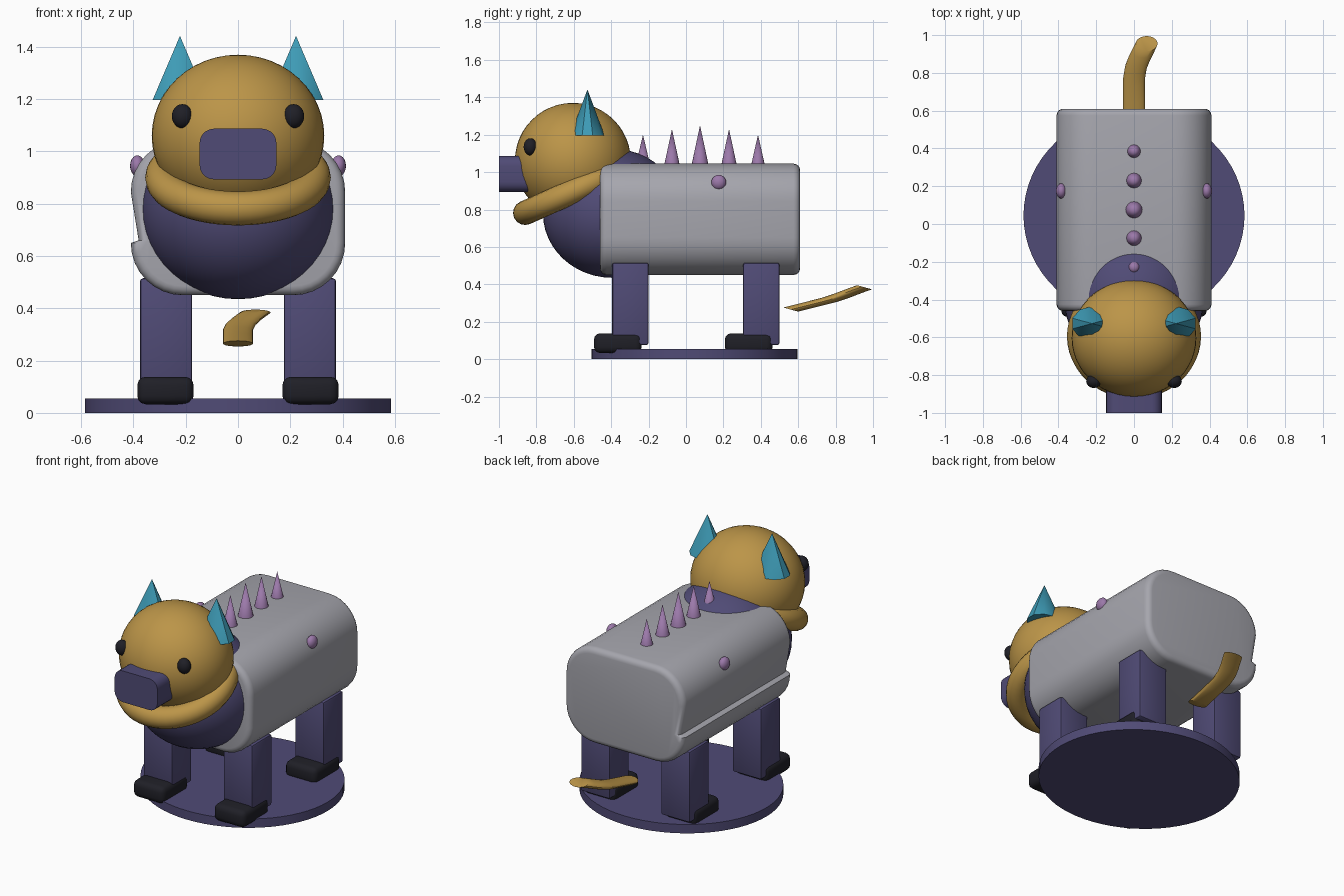
import bpy, bmesh, math
from mathutils import Matrix, Vector

if "Cube" in bpy.data.objects:
    bpy.data.objects.remove(bpy.data.objects["Cube"])


def material(name, rgb):
    m = bpy.data.materials.new(name)
    m.diffuse_color = (*rgb, 1)
    m.use_nodes = True
    m.node_tree.nodes["Principled BSDF"].inputs["Base Color"].default_value = m.diffuse_color
    return m


GOLD = material("gold", (0.50, 0.30, 0.065))
GREY = material("grey", (0.38, 0.38, 0.42))
INDIGO = material("indigo", (0.08, 0.07, 0.18))
BLACK = material("black", (0.014, 0.014, 0.02))
TEAL = material("teal", (0.048, 0.33, 0.47))
LILAC = material("lilac", (0.33, 0.19, 0.40))


def finish(name, bm, mat, angle=35):
    """Turn a bmesh into a named object, smooth below the given angle."""
    bmesh.ops.recalc_face_normals(bm, faces=bm.faces[:])
    mesh = bpy.data.meshes.new(name)
    bm.to_mesh(mesh)
    bm.free()
    mesh.materials.append(mat)
    ob = bpy.data.objects.new(name, mesh)
    bpy.context.collection.objects.link(ob)
    bpy.ops.object.select_all(action='DESELECT')
    ob.select_set(True)
    bpy.context.view_layer.objects.active = ob
    if angle:
        bpy.ops.object.shade_smooth_by_angle(angle=math.radians(angle))
    return ob


def ball(name, loc, radii, mat, seg=48):
    bm = bmesh.new()
    bmesh.ops.create_uvsphere(bm, u_segments=seg, v_segments=seg // 2, radius=1,
                              matrix=Matrix.LocRotScale(Vector(loc), None, Vector(radii)))
    return finish(name, bm, mat)


def cone(name, loc, r1, r2, height, mat, seg, sy=1.0, angle=35):
    """Cone or disc standing on loc."""
    bm = bmesh.new()
    x, y, z = loc
    bmesh.ops.create_cone(bm, cap_ends=True, segments=seg, radius1=r1, radius2=r2, depth=height,
                          matrix=Matrix.LocRotScale(Vector((x, y, z + height / 2)), None,
                                                    Vector((1, sy, 1))))
    return finish(name, bm, mat, angle)


def box(name, lo, hi, mat, bevel, seg):
    bm = bmesh.new()
    lo, hi = Vector(lo), Vector(hi)
    bmesh.ops.create_cube(bm, size=1,
                          matrix=Matrix.LocRotScale((lo + hi) / 2, None, hi - lo))
    bmesh.ops.bevel(bm, geom=bm.edges[:], offset=bevel, segments=seg,
                    profile=0.5, affect='EDGES')
    return finish(name, bm, mat)


def loft(name, rings, mat, angle=35):
    """Skin a list of equally long closed rings and cap both ends."""
    bm = bmesh.new()
    loops = [[bm.verts.new(p) for p in ring] for ring in rings]
    n = len(loops[0])
    for a, b in zip(loops, loops[1:]):
        for i in range(n):
            j = (i + 1) % n
            bm.faces.new((a[i], a[j], b[j], b[i]))
    bm.faces.new(loops[0])
    bm.faces.new(loops[-1])
    return finish(name, bm, mat, angle)


def rounded(hx, hz, r, steps):
    """Rounded rectangle outline, starting at the upper right corner."""
    pts = []
    for k, (sx, sz) in enumerate(((1, 1), (-1, 1), (-1, -1), (1, -1))):
        for i in range(steps + 1):
            a = math.pi / 2 * (k + i / steps)
            pts.append((sx * (hx - r) + r * math.cos(a), sz * (hz - r) + r * math.sin(a)))
    return pts


# Round base
cone("base_disc", (0, 0.045, 0), 0.585, 0.585, 0.055, INDIGO, 64, sy=0.94)

# Barrel body with softened ends and a crease along its left side
def body_ring(y, d):
    pts = rounded(0.41 - d, 0.2975 - d, 0.2 - d, 8)
    pts.insert(18, (-0.38 + d, -0.0875))
    return [(x, y, z + 0.7475) for x, z in pts]


R = 0.035
ends = [(R * (1 - math.sin(a)), R * (1 - math.cos(a)))
        for a in (math.pi / 2 * i / 4 for i in range(5))]
front = [body_ring(-0.46 + dy, d) for d, dy in
         ((e[1], e[0]) for e in reversed(ends))]
front.sort(key=lambda ring: ring[0][1])
back = [body_ring(0.61 - dy, d) for d, dy in ((e[1], e[0]) for e in ends)]
back.sort(key=lambda ring: ring[0][1])
loft("body", front + back, GREY)

# Chest, head and collar
ball("chest", (0, -0.395, 0.78), (0.37, 0.37, 0.345), INDIGO)
ball("head", (0, -0.605, 1.06), (0.33, 0.31, 0.31), GOLD)
tilt = Matrix.Translation((0, -0.595, 0.90)) @ Matrix.Rotation(math.radians(24), 4, 'X')
bm = bmesh.new()
U, V = 48, 16
grid = []
for i in range(U):
    a = math.tau * i / U
    ring = []
    for j in range(V):
        b = math.tau * j / V
        r = 0.29 + 0.065 * math.cos(b)
        ring.append(bm.verts.new(tilt @ Vector((r * math.cos(a), r * math.sin(a),
                                                0.065 * math.sin(b)))))
    grid.append(ring)
for i in range(U):
    for j in range(V):
        p, q = grid[i], grid[(i + 1) % U]
        bm.faces.new((p[j], q[j], q[(j + 1) % V], p[(j + 1) % V]))
finish("collar", bm, GOLD)

# Snout
loft("snout", [[(x, y, z + 0.99) for x, z in rounded(0.147, 0.097, 0.055, 5)]
               for y in (-1.0, -0.75)], INDIGO)

# Paired parts
for s, side in ((-1, "left"), (1, "right")):
    ball(side + "_eye", (s * 0.213, -0.832, 1.135), (0.04, 0.036, 0.046), BLACK, 24)
    cone(side + "_ear", (s * 0.222, -0.527, 1.197), 0.11, 0, 0.245, TEAL, 10, sy=0.83)
    ball(side + "_side_stud", (s * 0.385, 0.175, 0.945), (0.028, 0.04, 0.04), LILAC, 20)
    x0, x1 = sorted((s * 0.175, s * 0.375))
    f0, f1 = sorted((s * 0.17, s * 0.385))
    for end, y in (("front", -0.395), ("rear", 0.305)):
        box(f"{end}_{side}_leg", (x0, y, 0.075), (x1, y + 0.195, 0.515), INDIGO, 0.012, 2)
        box(f"{end}_{side}_foot", (f0, y - 0.097, 0.033), (f1, y + 0.158, 0.138), BLACK, 0.032, 3)

# Back spikes
for i, (y, r, top) in enumerate(((-0.23, 0.038, 1.20), (-0.075, 0.041, 1.23), (0.075, 0.045, 1.25),
                                 (0.23, 0.041, 1.23), (0.385, 0.036, 1.20))):
    cone(f"back_spike_{i + 1}", (0, y, 1.04), r, 0, top - 1.04, LILAC, 16)

# Curved tail
path = [(0, 0.56, 0.265), (0, 0.68, 0.295), (0, 0.77, 0.318), (0.01, 0.83, 0.338),
        (0.03, 0.88, 0.357), (0.05, 0.92, 0.372), (0.067, 0.955, 0.384)]
loft("tail", [[(x + 0.058 * math.cos(a), y + 0.04 * math.sin(a), z - 0.011 * math.sin(a))
               for a in (math.tau * k / 20 for k in range(20))] for x, y, z in path], GOLD, 40)
